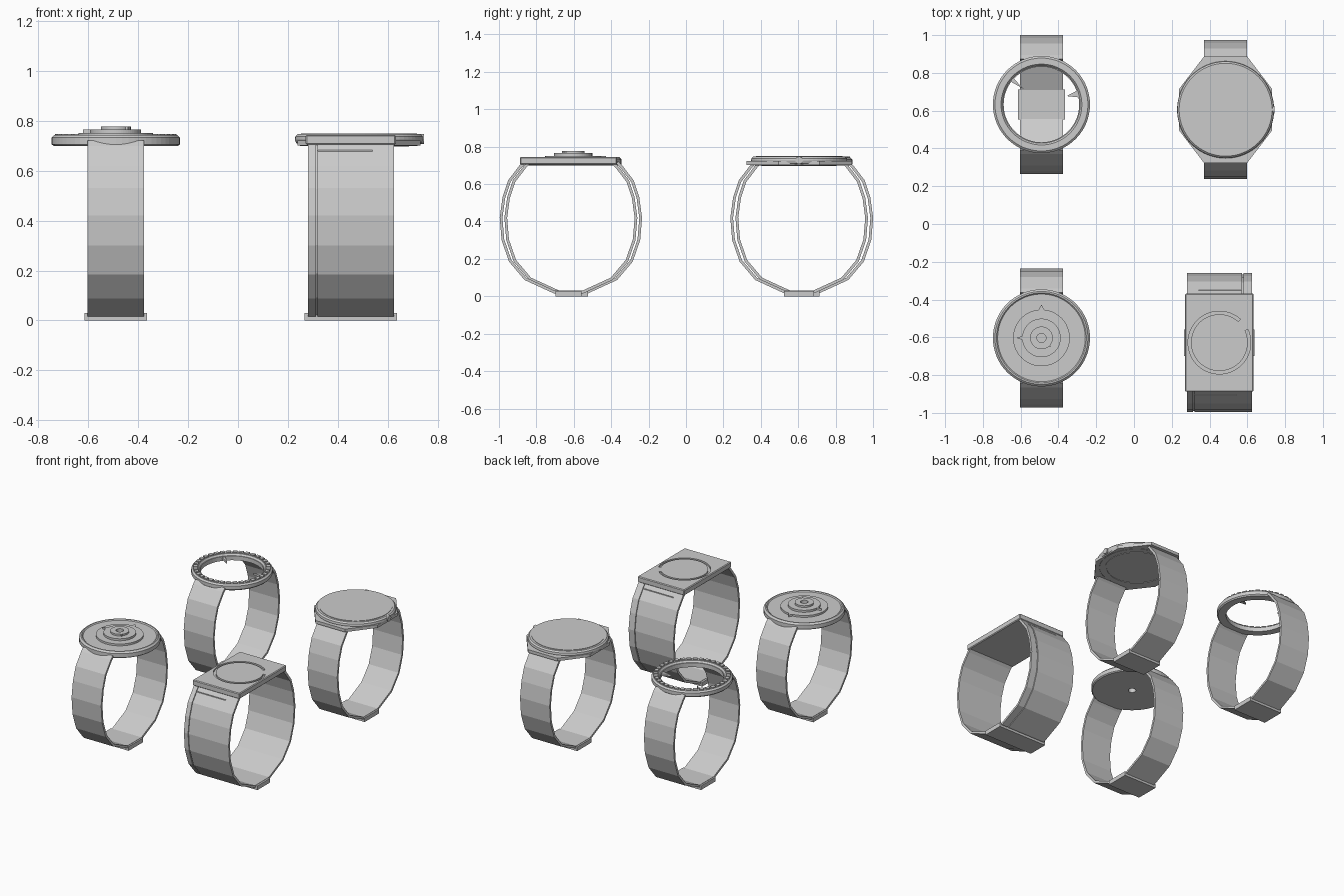
import bpy, bmesh, math
from mathutils import Matrix, Vector

if "Cube" in bpy.data.objects:
    bpy.data.objects.remove(bpy.data.objects["Cube"])

# strap side profile (y, z), one side from case down to clasp
SIDE = [(0.24, 0.722), (0.262, 0.70), (0.323, 0.62), (0.353, 0.53), (0.368, 0.42),
        (0.358, 0.30), (0.318, 0.185), (0.235, 0.087), (0.08, 0.016)]


def add(name, verts, faces):
    me = bpy.data.meshes.new(name)
    me.from_pydata(verts, [], faces)
    bm = bmesh.new()
    bm.from_mesh(me)
    bmesh.ops.recalc_face_normals(bm, faces=bm.faces)
    bm.to_mesh(me)
    bm.free()
    ob = bpy.data.objects.new(name, me)
    bpy.context.collection.objects.link(ob)
    return ob


def box(name, center, size, rot=0.0):
    sx, sy, sz = (s / 2 for s in size)
    v = [(x, y, z) for x in (-sx, sx) for y in (-sy, sy) for z in (-sz, sz)]
    m = Matrix.Translation(center) @ Matrix.Rotation(rot, 4, 'Z')
    return add(name, [m @ Vector(p) for p in v],
               [(0, 1, 3, 2), (4, 6, 7, 5), (0, 4, 5, 1), (2, 3, 7, 6), (0, 2, 6, 4), (1, 5, 7, 3)])


def prism(name, pts, z0, z1):
    n = len(pts)
    v = [(x, y, z) for z in (z0, z1) for x, y in pts]
    f = [tuple(range(n)), tuple(range(n, 2 * n))]
    f += [(i, (i + 1) % n, n + (i + 1) % n, n + i) for i in range(n)]
    return add(name, v, f)


def band(name, cy, x0, x1, path, top=1.0):
    """Sweep of a strap strip between x0 and x1 along a (y, z) path."""
    v = []
    for y, z in path:
        for s in (top, 0.96):
            for x in (x0, x1):
                v.append((x, cy + y * s, 0.4 + (z - 0.4) * s))
    f = [(0, 1, 3, 2)]
    for i in range(len(path) - 1):
        a, b = 4 * i, 4 * i + 4
        f += [(a + p, a + q, b + q, b + p) for p, q in ((0, 1), (1, 3), (3, 2), (2, 0))]
    e = 4 * (len(path) - 1)
    return add(name, v, f + [(e, e + 1, e + 3, e + 2)])


def lathe(name, c, prof, n=64, bump=None):
    """Closed (r, z) profile turned round c; bump=(step, tip) pulls out a pointer."""
    v, m = [], len(prof)
    for i in range(n):
        a = 2 * math.pi * i / n
        for r, z in prof:
            if bump and i == bump[0] and r > 0.04:
                r = bump[1]
            v.append((c[0] + r * math.cos(a), c[1] + r * math.sin(a), z))
    f = [(i * m + j, i * m + (j + 1) % m, ((i + 1) % n) * m + (j + 1) % m, ((i + 1) % n) * m + j)
         for i in range(n) for j in range(m)]
    return add(name, v, f)


def washer(name, c, r0, r1, z0, z1, n=64, bump=None):
    return lathe(name, c, [(r0, z0), (r1, z0), (r1, z1), (r0, z1)], n, bump)


def disc(name, c, prof, n=64):
    """Solid disc from an open outer (r, z) profile, bottom to top."""
    m = len(prof)
    v = [(c[0] + r * math.cos(2 * math.pi * i / n), c[1] + r * math.sin(2 * math.pi * i / n), z)
         for r, z in prof for i in range(n)]
    f = [tuple(range(n)), tuple(range((m - 1) * n, m * n))]
    f += [(j * n + i, j * n + (i + 1) % n, (j + 1) * n + (i + 1) % n, (j + 1) * n + i)
          for j in range(m - 1) for i in range(n)]
    return add(name, v, f)


def cut(ob, cutter):
    cutter.hide_render = True
    cutter.hide_set(True)
    mod = ob.modifiers.new("cut", 'BOOLEAN')
    mod.object, mod.solver = cutter, 'EXACT'


LOOP = SIDE + [(-y, z) for y, z in reversed(SIDE)]
A, B, C, D = (-0.49, 0.6325), (0.485, 0.605), (-0.49, -0.603), (0.452, -0.628)

# straps and clasps of the three round watches
for tag, (cx, cy) in (("open", A), ("plain", B), ("disc", C)):
    band(tag + "_strap", cy, cx - 0.114, cx + 0.114, LOOP)
    box(tag + "_clasp", (cx, cy, 0.0145), (0.25, 0.16, 0.029))

# open watch: hollow case, toothed bezel, two inward pointers
lathe("open_case", A, [(0.2, 0.70), (0.25, 0.70), (0.257, 0.708), (0.257, 0.732),
                       (0.246, 0.741), (0.214, 0.741), (0.205, 0.73), (0.2, 0.73)])
for i in range(36):
    a = 2 * math.pi * i / 36
    box("bezel_tooth", (A[0] + 0.231 * math.cos(a), A[1] + 0.231 * math.sin(a), 0.741),
        (0.026, 0.028, 0.014), a)
prism("hour_pointer", [(-0.672, 0.765), (-0.65, 0.785), (-0.585, 0.715)], 0.71, 0.724)
prism("minute_pointer", [(-0.29, 0.67), (-0.295, 0.71), (-0.357, 0.677)], 0.71, 0.724)

# plain watch: bevelled case, lug plate, glass, crown
disc("plain_case", B, [(0.235, 0.70), (0.252, 0.712), (0.257, 0.725), (0.255, 0.738), (0.246, 0.747)])
disc("plain_glass", B, [(0.232, 0.74), (0.232, 0.75)])
washer("plain_back_rim", B, 0.19, 0.2, 0.697, 0.703)
lug = [(0.114, 0.282), (0.246, 0.11), (0.246, -0.11), (0.114, -0.282)]
prism("plain_lugs", [(B[0] + x, B[1] + y) for x, y in lug + [(-x, y) for x, y in reversed(lug)]],
      0.701, 0.722)
bpy.ops.mesh.primitive_cylinder_add(vertices=16, radius=0.02, depth=0.03,
                                    location=(B[0] + 0.245, B[1], 0.727), rotation=(0, math.pi / 2, 0))
bpy.context.object.name = "crown"

# disc watch: dished case and stacked pointer discs round an axle hole
lathe("disc_case", C, [(0.024, 0.70), (0.25, 0.70), (0.257, 0.706), (0.257, 0.733), (0.246, 0.744),
                       (0.238, 0.744), (0.232, 0.738), (0.024, 0.738)])
for r, z0, z1, step, tip in ((0.15, 0.738, 0.751, 16, 0.176), (0.102, 0.751, 0.765, 32, 0.132),
                             (0.06, 0.765, 0.777, 56, 0.07)):
    washer("pointer_disc", C, 0.024, r, z0, z1, bump=(step, tip))

# square watch: strap panels with a recessed seam near one edge on each side
x0, x1 = 0.28, 0.625
for s, seam in ((-1, 0.312), (1, 0.572)):
    half = [(s * y, z) for y, z in SIDE] + [(0, 0.016)]
    a = band("square_strap", D[1], x0, seam, half)
    b = band("square_strap", D[1], seam + 0.007, x1, half)
    band("strap_seam", D[1], seam, seam + 0.007, half, 0.982)
    cutter = box("seam_cutter", (0.427 if s < 0 else 0.455, D[1] + s * 0.279, 0.681),
                 (0.225, 0.007, 0.006))
    cut(b if s < 0 else a, cutter)
box("square_clasp", (D[0], D[1], 0.0145), (0.372, 0.14, 0.029))

# square case with a C-shaped groove in its face
case = box("square_case", (D[0], D[1], 0.724), (0.362, 0.52, 0.04))
bev = case.modifiers.new("bevel", 'BEVEL')
bev.width, bev.segments = 0.005, 1
arc = [math.radians(48 + 337 * i / 60) for i in range(61)]
pts = [(D[0] + r * math.cos(t), D[1] + r * math.sin(t))
       for r, seq in ((0.166, arc), (0.15, arc[::-1])) for t in seq]
cut(case, prism("groove_cutter", pts, 0.732, 0.76))
